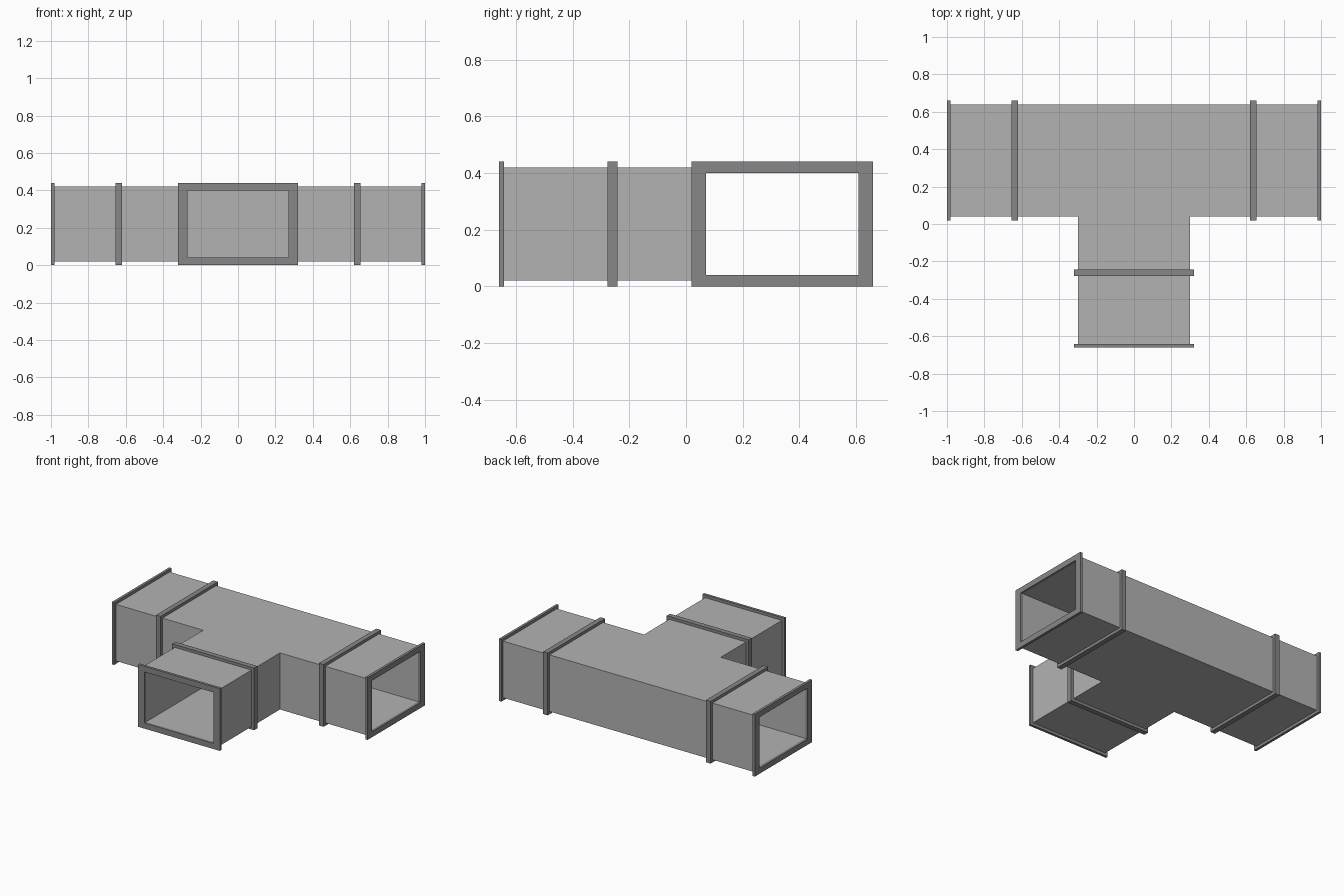
import bpy, bmesh

if "Cube" in bpy.data.objects:
    bpy.data.objects.remove(bpy.data.objects["Cube"])

OUT, INN, RIM = (0.30, 0.20), (0.27, 0.18), (0.32, 0.22)  # half width, half height
ZC = 0.22        # duct axis height
YC = 0.34        # main run axis
FT = 0.018       # flange thickness


def grey(name, v):
    m = bpy.data.materials.new(name)
    m.diffuse_color = (v, v, v, 1)
    m.use_nodes = True
    m.node_tree.nodes["Principled BSDF"].inputs["Base Color"].default_value = m.diffuse_color
    return m


SHEET = grey("sheet_metal", 0.45)
STEEL = grey("flange_steel", 0.245)


def finish(bm, name, mat):
    bmesh.ops.recalc_face_normals(bm, faces=bm.faces)
    me = bpy.data.meshes.new(name)
    bm.to_mesh(me)
    bm.free()
    me.materials.append(mat)
    ob = bpy.data.objects.new(name, me)
    bpy.context.collection.objects.link(ob)
    return ob


def sleeve(name, axis, a, b, outer, inner, mat):
    """Hollow rectangular tube along x (main run) or y (branch)."""
    bm = bmesh.new()
    loops = []
    for t, (w, h) in ((a, outer), (b, outer), (b, inner), (a, inner)):
        loop = []
        for su, sv in ((-1, -1), (1, -1), (1, 1), (-1, 1)):
            p = (t, YC + su * w, ZC + sv * h) if axis == 'x' else (su * w, t, ZC + sv * h)
            loop.append(bm.verts.new(p))
        loops.append(loop)
    for k in range(4):
        l0, l1 = loops[k], loops[(k + 1) % 4]
        for i in range(4):
            j = (i + 1) % 4
            bm.faces.new((l0[i], l0[j], l1[j], l1[i]))
    return finish(bm, name, mat)


def tee(name, ex, ey, mat):
    """Hollow T-shaped junction with three open ends."""
    bm = bmesh.new()

    def skin(w, h):
        y0, y1 = YC - w, YC + w
        pts = [(-ex, y0), (-w, y0), (-w, ey), (w, ey),
               (w, y0), (ex, y0), (ex, y1), (-ex, y1)]
        return [[bm.verts.new((x, y, ZC + s * h)) for x, y in pts] for s in (-1, 1)]

    ob_, ot = skin(*OUT)
    ib, it = skin(*INN)
    for loop in (ob_, ot, ib, it):
        bm.faces.new(loop)
    for i in range(8):
        j = (i + 1) % 8
        if i in (2, 5, 7):   # open mouths: rim around the hole
            o = (ob_[i], ob_[j], ot[j], ot[i])
            n = (ib[i], ib[j], it[j], it[i])
            for k in range(4):
                m = (k + 1) % 4
                bm.faces.new((o[k], o[m], n[m], n[k]))
        else:
            bm.faces.new((ob_[i], ob_[j], ot[j], ot[i]))
            bm.faces.new((ib[i], ib[j], it[j], it[i]))
    return finish(bm, name, mat)


# Junction piece
JX, JY = 0.637, -0.26
tee("tee_duct", JX, JY, SHEET)

# Straight extension, joint flange and end flange on each arm
for label, axis, joint, end in (("left", 'x', -JX, -1.0),
                                ("right", 'x', JX, 1.0),
                                ("branch", 'y', JY, -0.66)):
    s = 1 if end > 0 else -1
    sleeve(label + "_duct", axis, joint, end - s * FT, OUT, INN, SHEET)
    sleeve(label + "_joint_flange", axis, joint - FT, joint + FT, RIM, OUT, STEEL)
    sleeve(label + "_end_flange", axis, end - s * FT, end, RIM, INN, STEEL)
